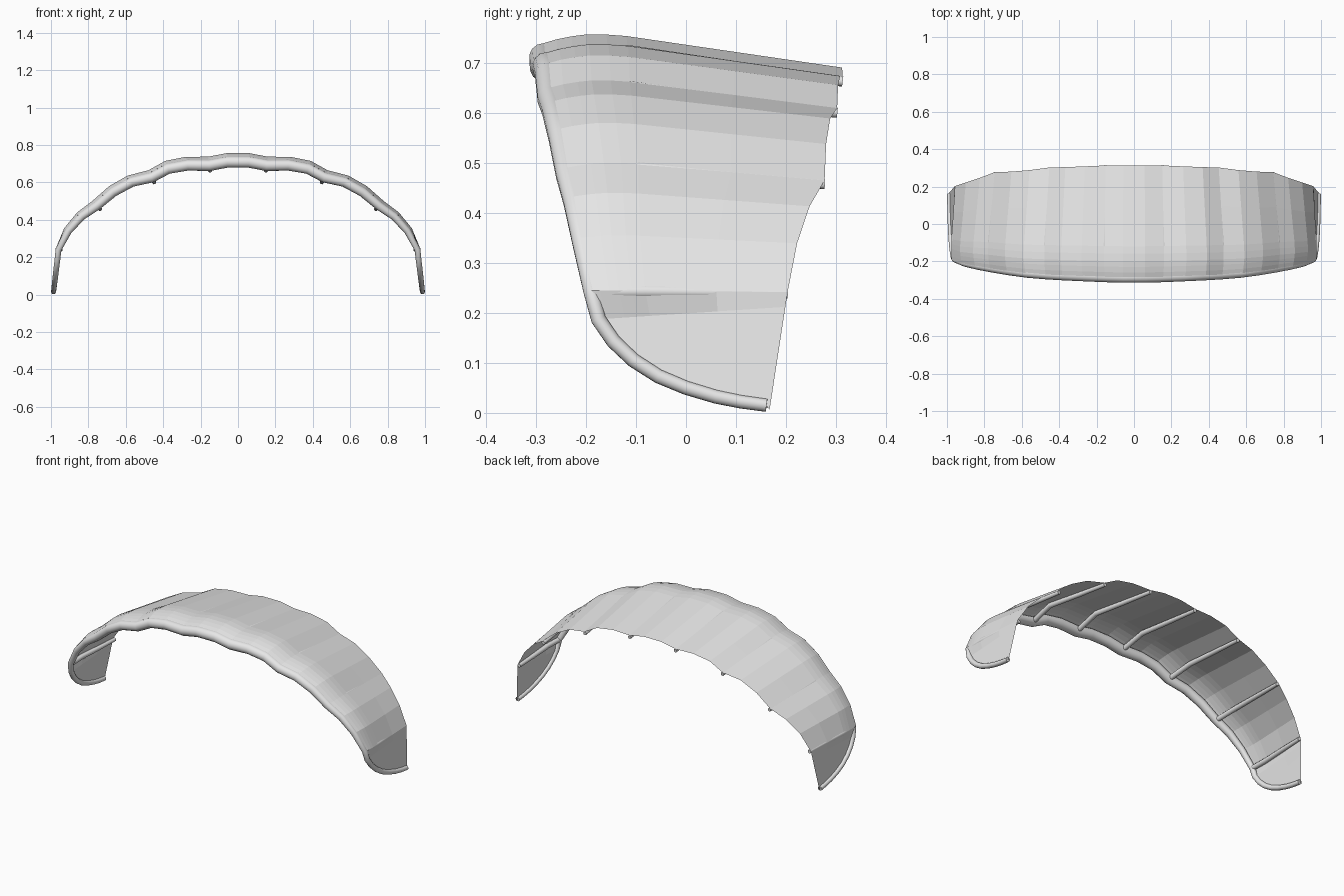
import bpy, bmesh
from math import sin, cos, pi, radians
from mathutils import Vector

cube = bpy.data.objects.get("Cube")
if cube:
    bpy.data.objects.remove(cube, do_unlink=True)

grey = bpy.data.materials.new("light_grey")
grey.use_nodes = True
grey.diffuse_color = (0.8, 0.8, 0.8, 1)
grey.node_tree.nodes["Principled BSDF"].inputs["Base Color"].default_value = (0.8, 0.8, 0.8, 1)


def grid_object(name, rows, closed=False, smooth=None):
    """Skin a list of equal-length point rows; closed rows become a capped tube."""
    bm = bmesh.new()
    vs = [[bm.verts.new(p) for p in row] for row in rows]
    n = len(rows[0])
    for a, b in zip(vs, vs[1:]):
        for j in range(n if closed else n - 1):
            k = (j + 1) % n
            bm.faces.new((a[j], a[k], b[k], b[j]))
    if closed:
        bm.faces.new(vs[0])
        bm.faces.new(vs[-1])
    bmesh.ops.recalc_face_normals(bm, faces=bm.faces)
    if not closed and sum(f.normal.z for f in bm.faces) < 0:
        bmesh.ops.reverse_faces(bm, faces=bm.faces)
    me = bpy.data.meshes.new(name)
    bm.to_mesh(me)
    bm.free()
    me.materials.append(grey)
    ob = bpy.data.objects.new(name, me)
    bpy.context.collection.objects.link(ob)
    if smooth:
        bpy.ops.object.select_all(action="DESELECT")
        ob.select_set(True)
        bpy.context.view_layer.objects.active = ob
        bpy.ops.object.shade_smooth_by_angle(angle=radians(smooth))
    return ob


def tube(name, path, normals, radii, sides=14):
    rows = []
    for i, p in enumerate(path):
        t = (path[min(i + 1, len(path) - 1)] - path[max(i - 1, 0)]).normalized()
        u = (normals[i] - t * normals[i].dot(t)).normalized()
        v = t.cross(u)
        rows.append([p + radii[i] * (u * cos(2 * pi * k / sides) + v * sin(2 * pi * k / sides))
                     for k in range(sides)])
    return grid_object(name, rows, closed=True, smooth=50)


def mirrored(p):
    return Vector((-p.x, p.y, p.z))


# Span stations: crown x, crown z, outward lean, nose y, trailing y, trailing drop, tube radius
stations = [
    (.06, .757, 3, -.314, .312, .067, .030),
    (.16, .738, 8, -.312, .313, .066, .030),
    (.28, .737, 15, -.307, .308, .066, .029),
    (.39, .715, 21, -.302, .304, .064, .028),
    (.48, .665, 26, -.297, .302, .062, .027),
    (.59, .637, 33, -.288, .288, .058, .026),
    (.69, .580, 39, -.275, .280, .055, .025),
    (.78, .500, 45, -.260, .277, .050, .023),
    (.86, .440, 53, -.245, .247, .045, .021),
    (.93, .355, 63, -.228, .222, .035, .018),
    (.975, .245, 78, -.205, .203, .018, .016),
]
# Wing tip: tube centres (y, z) sweeping back to the trailing corner
tip_curve = [(-.175, .187), (-.145, .143), (-.105, .105), (-.055, .073),
             (0, .050), (.06, .032), (.11, .022), (.161, .015)]
# Chordwise profile: distance behind the tube and height in tube radii
camber = [(0, 1), (.025, 1.25), (.055, 1.45), (.085, 1.58), (.125, 1.57), (.165, 1.47)]

centres, normals, radii, sections = [], [], [], []
for x, z, lean, nose, trail, drop, r in stations:
    n = Vector((sin(radians(lean)), 0, cos(radians(lean))))
    crown = Vector((x, 0, z))
    offset = r if lean > 70 else 1.6 * r
    c = crown - n * offset
    c.y = nose + r
    te = crown - n * drop
    te.y = trail
    scale = (trail - nose) / .626
    row = [c + Vector((0, d * scale, 0)) + n * (r * (1 + (h - 1) * (offset / r - 1) / .6))
           for d, h in camber]
    row += [row[-1].lerp(te, k) for k in (.5, 1)]
    centres.append(c)
    normals.append(n)
    radii.append(r)
    sections.append(row)

# Tip sections run from the tube centre straight to the trailing edge
te_start, te_end = sections[-1][-1].copy(), Vector((.988, .167, .006))
steps = len(tip_curve)
for i, (y, z) in enumerate(tip_curve):
    c = Vector((.988 - .12 * z, y, z))
    te = te_start.lerp(te_end, (i + 1) / steps)
    chord = te - c
    row = [c + chord * (d / .6) for d, h in camber]
    row += [row[-1].lerp(te, k) for k in (.5, 1)]
    centres.append(c)
    normals.append(Vector((1, 0, .12)).normalized())
    radii.append(.0155 - .0025 * (i + 1) / steps)
    sections.append(row)


def full_span(items):
    return [mirrored(p) for p in reversed(items)] + items


# Canopy sheet
rows = [[mirrored(p) for p in row] for row in reversed(sections)] + sections
grid_object("canopy", rows)

# Inflated leading edge
tube("leading_edge_tube", full_span(centres), full_span(normals), radii[::-1] + radii)

# Ribs under the canopy
for number, i in enumerate((1, 4, 7, 10), 1):
    n, row, r = normals[i], sections[i], .013
    path = [centres[i] + Vector((0, radii[i] * .6, 0)),
            row[5] - n * r, row[6] - n * r, row[7] - n * r * .8]
    for side, flip in (("left", lambda p: p), ("right", mirrored)):
        tube(f"{side}_strut_{number}", [flip(p) for p in path], [flip(n)] * 4,
             [r * 1.1, r * 1.1, r, r * .8], sides=10)
